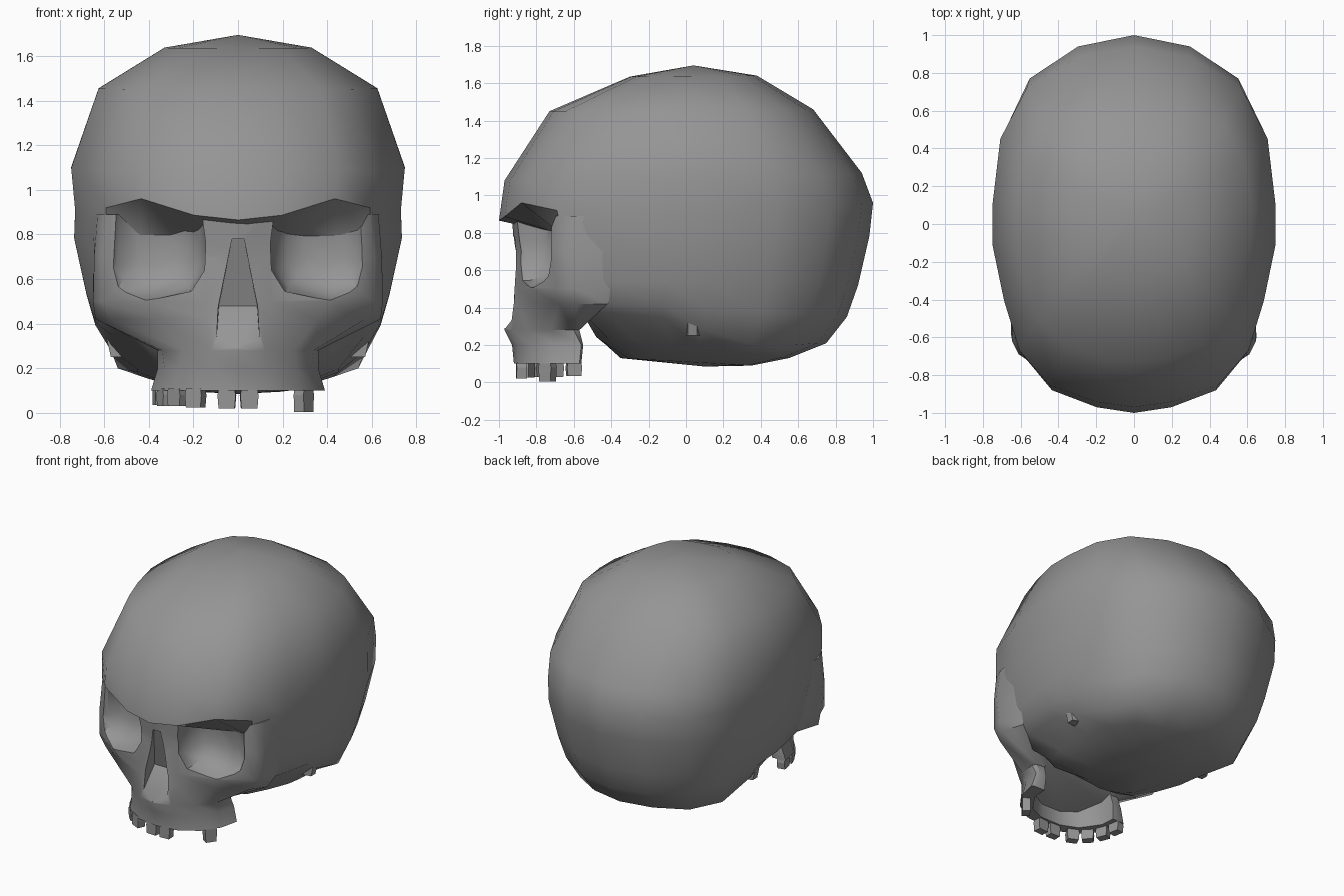
import bpy, bmesh, math
from mathutils import Vector

cube = bpy.data.objects.get("Cube")
if cube:
    bpy.data.objects.remove(cube, do_unlink=True)

bone = bpy.data.materials.new("grey_bone")
bone.use_nodes = True
GREY = (0.3, 0.3, 0.3, 1)
bone.diffuse_color = GREY
bone.node_tree.nodes["Principled BSDF"].inputs["Base Color"].default_value = GREY


def loft(name, rings):
    """Skin a list of equal-length closed rings; a single-point ring is a pole."""
    bm = bmesh.new()
    rows = [[bm.verts.new(p) for p in ring] for ring in rings]
    for a, b in zip(rows, rows[1:]):
        n = max(len(a), len(b))
        for i in range(n):
            j = (i + 1) % n
            corners = [a[i % len(a)], a[j % len(a)], b[j % len(b)], b[i % len(b)]]
            bm.faces.new(list(dict.fromkeys(corners)))
    for row in (rows[0], rows[-1]):
        if len(row) > 2:
            bm.faces.new(row)
    bmesh.ops.recalc_face_normals(bm, faces=bm.faces)
    mesh = bpy.data.meshes.new(name)
    bm.to_mesh(mesh)
    bm.free()
    obj = bpy.data.objects.new(name, mesh)
    bpy.context.collection.objects.link(obj)
    mesh.materials.append(bone)
    return obj


def select(obj):
    bpy.ops.object.select_all(action='DESELECT')
    obj.select_set(True)
    bpy.context.view_layer.objects.active = obj


def smooth(obj, degrees):
    select(obj)
    bpy.ops.object.shade_smooth_by_angle(angle=math.radians(degrees))


def carve(obj, cutter):
    mod = obj.modifiers.new("carve", 'BOOLEAN')
    mod.operation, mod.solver, mod.object = 'DIFFERENCE', 'EXACT', cutter
    select(obj)
    bpy.ops.object.modifier_apply(modifier=mod.name)
    bpy.data.objects.remove(cutter, do_unlink=True)


def mirrored(half):
    """Close a half outline whose first point lies on the centre line."""
    return half + [(-p[0], *p[1:]) for p in reversed(half) if abs(p[0]) > 1e-4]


# Cranium: one plan outline, scaled for every level, with a lift per point where uneven
PLAN = [(0, -1), (.2, -.97), (.44, -.88), (.6, -.69), (.68, -.42), (.74, -.12),
        (.74, .12), (.7, .48), (.56, .77), (.3, .94), (0, 1)]
LEVEL = [0] * len(PLAN)
BROW = [0, .02, .09, .04] + [0] * 7
EDGE = [.38, .38, .38, .38, .375, .35, .28, .2, .2, .21, .21]


def skull_ring(width, front, back, z_front, z_back, limit=-1, lift=LEVEL):
    pts = []
    for (x, y), up in zip(PLAN, lift):
        z = z_front + (z_back - z_front) * (y + 1) / 2 + up
        y = max(y * (back if y > 0 else -front), limit)
        pts.append((x * width / .74, y, z))
    return mirrored(pts)


cranium = loft("cranium", [
    [(0, .04, 1.695)],
    skull_ring(.33, -.3, .38, 1.635, 1.64),
    skull_ring(.625, -.73, .68, 1.45, 1.46),
    skull_ring(.748, -.97, .94, 1.08, 1.12),
    skull_ring(.73, -1, 1, .865, .96, lift=BROW),
    skull_ring(.735, -1, .98, .79, .78, limit=-.66),
    skull_ring(.68, -1, .92, .55, .52, limit=-.62),
    skull_ring(.64, -1, .86, .45, .35, limit=-.58),
    skull_ring(.57, -1, .75, 0, 0, limit=-.56, lift=EDGE),
    skull_ring(.45, -.6, .55, .25, .13, limit=-.48),
    skull_ring(.25, -.35, .35, .13, .09),
    [(0, .1, .085)]])
smooth(cranium, 40)

# Face: horizontal contours from brow to upper jaw
FACE = {
    .89: [(0, -.93), (.14, -.91), (.36, -.84), (.59, -.69), (.63, -.6), (.65, -.4)],
    .7: [(0, -.92), (.15, -.88), (.38, -.83), (.61, -.69), (.645, -.62), (.65, -.36)],
    .5: [(0, -.95), (.15, -.89), (.4, -.83), (.61, -.69), (.65, -.59), (.61, -.38)],
    .42: [(0, -.96), (.14, -.9), (.36, -.8), (.57, -.68), (.64, -.58), (.59, -.42)],
    .28: [(0, -.97), (.12, -.93), (.25, -.84), (.34, -.72), (.36, -.6), (.34, -.57)],
    .2: [(0, -.93), (.13, -.9), (.26, -.83), (.33, -.7), (.36, -.56), (.34, -.55)],
    .1: [(0, -.92), (.15, -.9), (.28, -.82), (.36, -.7), (.39, -.57), (.37, -.56)],
}
face = loft("face", [mirrored([(x, y, z) for x, y in row]) for z, row in FACE.items()])

# Eye sockets: rounded pockets open under the brow and at the temple
RIM = [(.15, .64), (.21, .545), (.42, .5), (.57, .53), (.61, .63), (.6, .95), (.17, .95), (.145, .76)]
for side in (-1, 1):
    def pocket(y, scale):
        return [(side * (.38 + (x - .38) * scale), y, .74 + (z - .74) * scale) for x, z in RIM]
    carve(face, loft("socket_cutter", [
        pocket(y, s) for y, s in ((-1.2, 1), (-.84, 1), (-.76, .9), (-.7, .7), (-.67, .35))]))

# Nose opening: deepest halfway down
carve(face, loft("nose_cutter", [
    [(-w, -1.2, z), (w, -1.2, z), (w * .9, y, z), (-w * .9, y, z)]
    for z, w, y in ((.78, .03, -.91), (.48, .095, -.82), (.29, .11, -.965))]))

# Palate: hollow arch with a roof rising toward the open back
ARCH = [(.3, -.4), (.29, -.66), (.2, -.79), (.08, -.84)]
arch = ARCH + [(-x, y) for x, y in reversed(ARCH)]
carve(face, loft("palate_cutter", [
    [(x, y, 0) for x, y in arch],
    [(x * .95, y, .2 + .35 * (y + .84)) for x, y in arch]]))
smooth(face, 42)

# Ear processes: small wedges on the lower cranium edge
for side, label in ((-1, "right"), (1, "left")):
    loft(label + "_ear_process", [
        [(side * x, y, z) for x, y in ((.48, 0), (w, .01), (w, .06), (.48, .09))]
        for z, w in ((.25, .57), (.36, .595))])

# Teeth: tapered blocks along the arch, several missing
TEETH = [(-.35, -.6, 80, .035), (-.325, -.7, 68, .03), (-.27, -.79, 45, .03), (-.19, -.85, 25, .025),
         (-.05, -.88, 3, .02), (.05, -.88, -3, .02), (.295, -.74, -55, .005)]
for n, (x, y, turn, tip) in enumerate(TEETH):
    a = math.radians(-turn)
    along, out = Vector((math.cos(a), math.sin(a), 0)), Vector((-math.sin(a), math.cos(a), 0))
    loft(f"tooth_{n + 1}", [
        [Vector((x, y, z)) + along * u * w + out * v * .027 for u, v in ((-1, -1), (1, -1), (1, 1), (-1, 1))]
        for z, w in ((.11, .035), (.08, .041), (tip, .036))])
